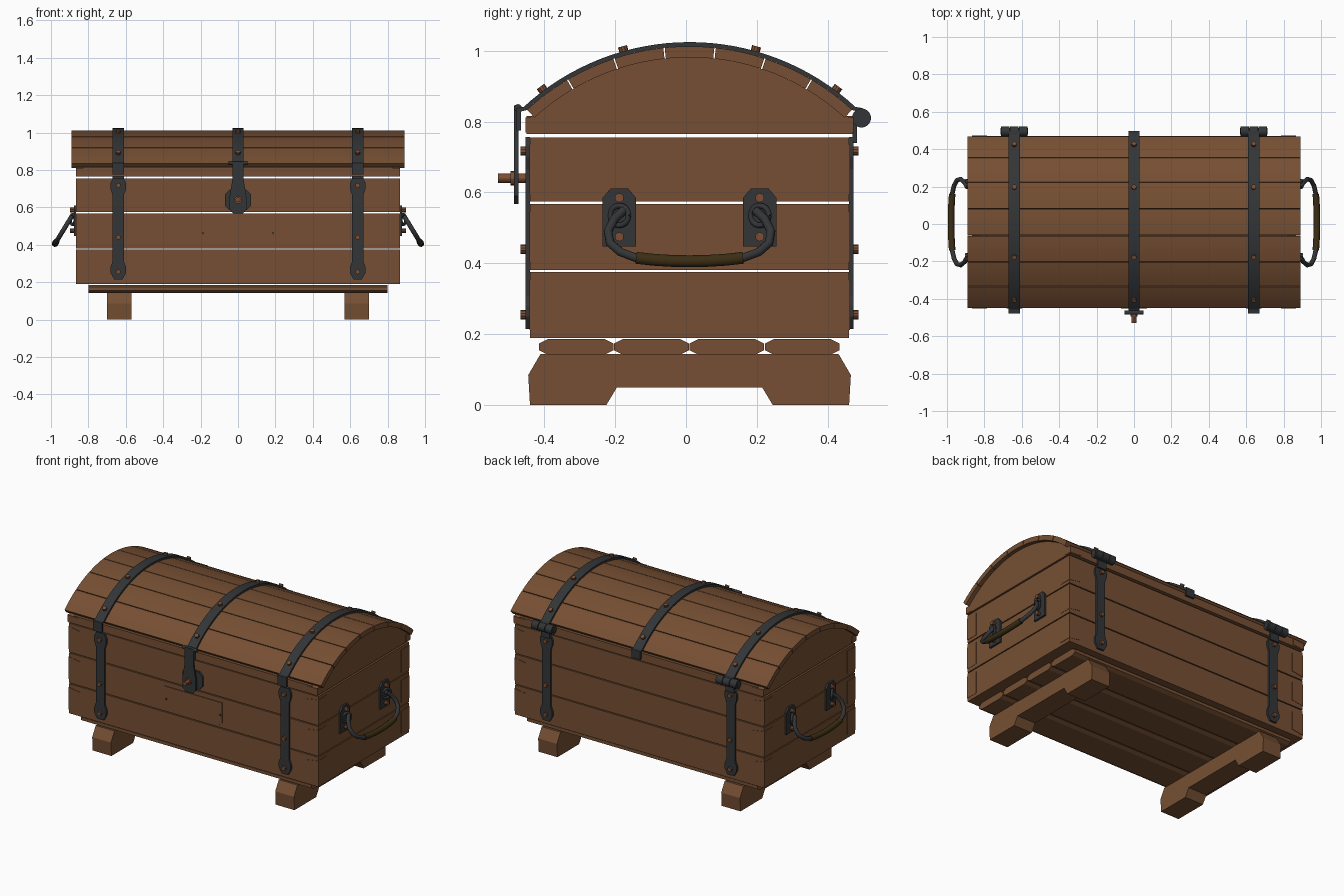
import bpy, bmesh, math
from mathutils import Vector

if "Cube" in bpy.data.objects:
    bpy.data.objects.remove(bpy.data.objects["Cube"])


def material(name, rgb):
    m = bpy.data.materials.new(name)
    m.diffuse_color = (*rgb, 1)
    m.use_nodes = True
    m.node_tree.nodes["Principled BSDF"].inputs["Base Color"].default_value = m.diffuse_color
    return m


WOOD = material("brown wood", (0.18, 0.078, 0.033))
IRON = material("dark iron", (0.032, 0.035, 0.038))
COPPER = material("copper rivet", (0.2, 0.075, 0.032))
GRIP = material("dark leather", (0.045, 0.027, 0.007))
CY = 0.01            # body centre line in y
ARC_Z, ARC_R, HALF = 0.334, 0.678, math.radians(42.7)


def prism(name, pts, axis, a, b, mat, bevel=0):
    """Extrude a 2D outline along an axis: x uses (y,z), y uses (x,z)."""
    bm = bmesh.new()
    place = (lambda p, t: (t, p[0], p[1])) if axis == 'x' else (lambda p, t: (p[0], t, p[1]))
    lo = [bm.verts.new(place(p, a)) for p in pts]
    hi = [bm.verts.new(place(p, b)) for p in pts]
    bm.faces.new(lo)
    bm.faces.new(hi)
    n = len(pts)
    for i in range(n):
        j = (i + 1) % n
        bm.faces.new((lo[i], lo[j], hi[j], hi[i]))
    bmesh.ops.recalc_face_normals(bm, faces=bm.faces)
    me = bpy.data.meshes.new(name)
    bm.to_mesh(me)
    bm.free()
    me.materials.append(mat)
    ob = bpy.data.objects.new(name, me)
    bpy.context.collection.objects.link(ob)
    return ob


def box(name, x0, x1, y0, y1, z0, z1, mat):
    return prism(name, [(y0, z0), (y1, z0), (y1, z1), (y0, z1)], 'x', x0, x1, mat)


def smooth(ob, deg=30):
    bpy.ops.object.select_all(action='DESELECT')
    ob.select_set(True)
    bpy.context.view_layer.objects.active = ob
    bpy.ops.object.shade_smooth_by_angle(angle=math.radians(deg))


def rod(name, p, q, r, mat, sides=16):
    p, q = Vector(p), Vector(q)
    d = q - p
    bpy.ops.mesh.primitive_cylinder_add(vertices=sides, radius=r, depth=d.length, location=(p + q) / 2,
                                        rotation=d.to_track_quat('Z', 'Y').to_euler())
    ob = bpy.context.object
    ob.name = name
    ob.data.materials.append(mat)
    smooth(ob)


def tube(name, pts, r, mat):
    cu = bpy.data.curves.new(name, 'CURVE')
    cu.dimensions = '3D'
    cu.bevel_depth, cu.bevel_resolution, cu.use_fill_caps = r, 3, True
    sp = cu.splines.new('POLY')
    sp.points.add(len(pts) - 1)
    for s, p in zip(sp.points, pts):
        s.co = (*p, 1)
    ob = bpy.data.objects.new(name, cu)
    bpy.context.collection.objects.link(ob)
    ob.data.materials.append(mat)
    bpy.ops.object.select_all(action='DESELECT')
    ob.select_set(True)
    bpy.context.view_layer.objects.active = ob
    bpy.ops.object.convert(target='MESH')
    smooth(bpy.context.object, 40)


def arc(r, a0, a1, n):
    return [(CY + r * math.sin(a0 + (a1 - a0) * i / n), ARC_Z + r * math.cos(a0 + (a1 - a0) * i / n))
            for i in range(n + 1)]


def mirrored(half, cx=0):
    return [(cx + x, z) for x, z in half] + [(cx - x, z) for x, z in reversed(half)]


# skid feet
foot = [(0.235, 0), (0.45, 0), (0.455, 0.085), (0.42, 0.145)]
for s in (-1, 1):
    half = [(0.205, 0.05)] + foot
    prism("skid_foot", mirrored(half, CY), 'x', s * 0.635 - 0.065, s * 0.635 + 0.065, WOOD)

# bottom planks with chamfered edges
for i in range(4):
    y0 = -0.415 + i * 0.2125
    y1, c = y0 + 0.2105, 0.012
    prism("bottom_plank", [(y0 + 2 * c, 0.143), (y1 - 2 * c, 0.143), (y1, 0.143 + c), (y1, 0.186 - c), (y1 - 2 * c, 0.186),
                           (y0 + 2 * c, 0.186), (y0, 0.186 - c), (y0, 0.143 + c)], 'x', -0.8, 0.8, WOOD)


def dovetails(zc, h, y_out, depth, sgn):
    """Wedge tails at both ends of a front or back board."""
    for s in (-1, 1):
        pts = [(s * 0.787, zc - h * 0.82), (s * 0.867, zc - h), (s * 0.867, zc + h), (s * 0.787, zc + h * 0.82)]
        prism("dovetail", pts, 'y', y_out + sgn * 0.002, y_out - sgn * depth, WOOD)


# body walls: three courses of boards
for z0, z1 in ((0.19, 0.375), (0.381, 0.568), (0.574, 0.755)):
    box("front_board", -0.787, 0.787, -0.44, -0.362, z0, z1, WOOD)
    box("back_board", -0.787, 0.787, 0.382, 0.46, z0, z1, WOOD)
    for s in (-1, 1):
        box("end_board", s * 0.787, s * 0.865, -0.44, 0.46, z0, z1, WOOD)
    dovetails((z0 + z1) / 2, 0.071, -0.44, 0.078, -1)
    dovetails((z0 + z1) / 2, 0.071, 0.46, 0.078, 1)

# lid rim and curved end panels
box("lid_front_rim", -0.825, 0.825, -0.45, -0.405, 0.765, 0.815, WOOD)
box("lid_back_rim", -0.825, 0.825, 0.425, 0.47, 0.765, 0.815, WOOD)
dovetails(0.79, 0.021, -0.45, 0.045, -1)
dovetails(0.79, 0.021, 0.47, 0.045, 1)
for s in (-1, 1):
    panel = [(-0.45, 0.765)] + arc(ARC_R - 0.031, -HALF, HALF, 28) + [(0.47, 0.765)]
    panel[1], panel[-2] = (-0.45, 0.806), (0.47, 0.806)
    prism("lid_end_panel", panel, 'x', s * 0.82, s * 0.865, WOOD)

# lid staves
step = 2 * HALF / 7
for i in range(7):
    a0, a1 = -HALF + i * step + 0.003, -HALF + (i + 1) * step - 0.003
    smooth(prism("lid_stave", arc(ARC_R, a0, a1, 4) + arc(ARC_R - 0.031, a1, a0, 4), 'x', -0.89, 0.89, WOOD))

# iron bands over the lid, with rivets
for x in (-0.64, 0, 0.64):
    outer = arc(ARC_R + 0.012, -HALF, HALF, 32)
    inner = arc(ARC_R, HALF, -HALF, 32)
    pts = ([(-0.466, 0.775), (-0.478, 0.775), (-0.478, 0.838)] + outer
           + [(0.498, 0.838), (0.498, 0.785), (0.486, 0.785), (0.486, 0.828)] + inner + [(-0.466, 0.828)])
    smooth(prism("lid_band", pts, 'x', x - 0.03, x + 0.03, IRON))
    for a in (-0.64, -0.272, 0.272, 0.64):
        d = Vector((0, math.sin(a), math.cos(a)))
        c = Vector((x, CY, ARC_Z))
        rod("lid_rivet", c + d * 0.67, c + d * 0.704, 0.013, COPPER, 10)

# straps down front and back, with rivets
strap = [(0.022, 0.215), (0.042, 0.25), (0.042, 0.28), (0.03, 0.31), (0.03, 0.665),
         (0.042, 0.70), (0.042, 0.73), (0.028, 0.757)]
for x in (-0.64, 0.64):
    for y, s in ((-0.44, -1), (0.46, 1)):
        prism("body_strap", mirrored(strap, x), 'y', y, y + s * 0.012, IRON)
        for z in (0.255, 0.44, 0.717):
            rod("strap_rivet", (x, y, z), (x, y + s * 0.027, z), 0.013, COPPER, 10)
    # hinge barrel in three knuckles, and its leaf
    box("hinge_leaf", x - 0.03, x + 0.03, 0.47, 0.482, 0.74, 0.82, IRON)
    for k in (-1, 0, 1):
        rod("hinge_knuckle", (x + k * 0.048 - 0.022, 0.495, 0.81), (x + k * 0.048 + 0.022, 0.495, 0.81), 0.027, IRON, 20)
    rod("hinge_pin", (x - 0.074, 0.495, 0.81), (x + 0.074, 0.495, 0.81), 0.017, IRON)

# hasp, lock plate and locking peg
plate = [(0.045, 0.585), (0.07, 0.61), (0.07, 0.67), (0.045, 0.695)]
prism("lock_plate", mirrored(plate), 'y', -0.44, -0.452, IRON)
hasp = [(0.026, 0.568), (0.046, 0.59), (0.046, 0.65), (0.03, 0.75), (0.03, 0.845)]
prism("hasp", mirrored(hasp), 'y', -0.473, -0.485, IRON)
rod("hasp_pivot", (-0.05, -0.474, 0.838), (0.05, -0.474, 0.838), 0.011, IRON)
rod("locking_peg", (0, -0.44, 0.64), (0, -0.53, 0.64), 0.013, COPPER, 12)
rod("peg_collar", (0, -0.482, 0.64), (0, -0.495, 0.64), 0.02, COPPER, 12)

# thin wooden front plaque with two nails
plaque = [(0.18, 0.395), (0.2, 0.415), (0.2, 0.54)]
prism("front_plaque", mirrored(plaque), 'y', -0.438, -0.445, WOOD)
for x in (-0.187, 0.187):
    rod("plaque_nail", (x, -0.44, 0.462), (x, -0.449, 0.462), 0.007, IRON, 8)

# end handles
bar = [(0.185, 0.55), (0.212, 0.525), (0.23, 0.49), (0.224, 0.457), (0.195, 0.432), (0.155, 0.417)]
grip = [(0.15, 0.4155), (0.1, 0.41), (0.05, 0.407), (0, 0.406)]
for s in (-1, 1):
    def at(y, z):
        return (s * (0.887 + (0.555 - z) * 0.61), CY + y, z)
    path = bar + grip
    full = [at(y, z) for y, z in path] + [at(-y, z) for y, z in reversed(path[:-1])]
    tube("handle_bar", full, 0.0125, IRON)
    tube("handle_grip", [at(y, z) for y, z in grip] + [at(-y, z) for y, z in reversed(grip[:-1])], 0.0175, GRIP)
    for t in (-1, 1):
        yc = CY + t * 0.198
        outline = [(0.047, 0.448), (0.047, 0.585), (0.025, 0.611)]
        prism("handle_plate", mirrored(outline, yc), 'x', s * 0.865, s * 0.877, IRON)
        ring = [(s * (0.884 + 0.012 * math.cos(k * math.pi / 8)), yc + 0.026 * math.cos(k * math.pi / 8),
                 0.535 + 0.028 * math.sin(k * math.pi / 8)) for k in range(17)]
        tube("handle_staple", ring, 0.008, IRON)
        for z in (0.475, 0.585):
            rod("handle_rivet", (s * 0.865, yc, z), (s * 0.897, yc, z), 0.013, COPPER, 10)
